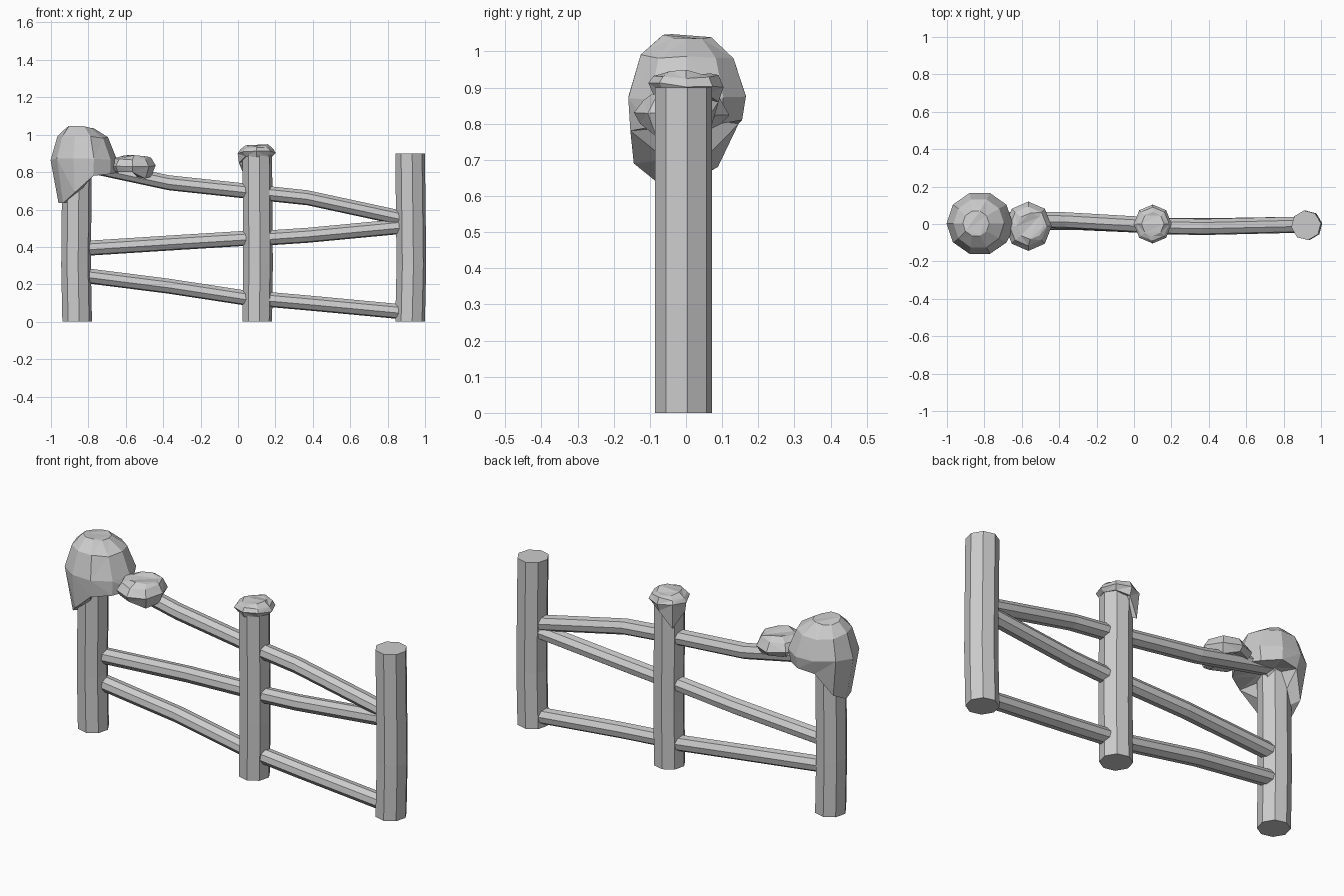
import bpy, bmesh, math, random
from mathutils import Vector

if "Cube" in bpy.data.objects:
    bpy.data.objects.remove(bpy.data.objects["Cube"])

random.seed(4)
grey = bpy.data.materials.new("plain grey")
grey.diffuse_color = (0.6, 0.6, 0.6, 1)
grey.use_nodes = True
grey.node_tree.nodes["Principled BSDF"].inputs["Base Color"].default_value = grey.diffuse_color


def loft(name, rings, triangulate=False):
    """Skin a stack of equal-length point rings and cap both ends."""
    bm = bmesh.new()
    loops = [[bm.verts.new(p) for p in ring] for ring in rings]
    for a, b in zip(loops, loops[1:]):
        for i in range(len(a)):
            j = (i + 1) % len(a)
            bm.faces.new((a[i], a[j], b[j], b[i]))
    bm.faces.new(loops[0])
    bm.faces.new(loops[-1])
    if triangulate:
        bmesh.ops.triangulate(bm, faces=bm.faces)
    bmesh.ops.recalc_face_normals(bm, faces=bm.faces)
    mesh = bpy.data.meshes.new(name)
    bm.to_mesh(mesh)
    bm.free()
    mesh.materials.append(grey)
    obj = bpy.data.objects.new(name, mesh)
    bpy.context.collection.objects.link(obj)


# Upright posts: slightly crooked octagonal poles
def post(name, x, height, bend):
    rings = []
    for z, k in ((0, 0), (0.3, 1), (0.55, 0.6), (height, 0)):
        rings.append([(x + bend * k + 0.08 * math.cos(a), -0.007 + 0.08 * math.sin(a), z)
                      for a in (math.radians(45 * i + 8) for i in range(8))])
    loft(name, rings)


post("left_post", -0.86, 0.90, -0.006)
post("middle_post", 0.103, 0.905, 0.004)
post("right_post", 0.92, 0.90, 0.007)


# Rails: octagonal bars following a bent path, ends buried in the posts
def rail(name, path, ry=0.044, rz=0.041):
    loft(name, [[(x, y + ry * math.cos(a), z + rz * math.sin(a))
                 for a in (math.radians(45 * i + 12) for i in range(8))]
                for x, y, z in path])


rail("top_rail_left", [(-0.82, 0.02, 0.84), (-0.66, 0.022, 0.805), (-0.37, 0.02, 0.743), (0.06, -0.005, 0.697)])
rail("top_rail_right", [(0.13, -0.012, 0.69), (0.17, -0.012, 0.684), (0.37, -0.016, 0.663), (0.88, -0.004, 0.553)])
rail("middle_rail_left", [(-0.82, 0.01, 0.392), (-0.3, 0.012, 0.425), (0.06, -0.005, 0.447)])
rail("middle_rail_right", [(0.13, -0.01, 0.446), (0.37, -0.014, 0.462), (0.88, -0.004, 0.51)])
rail("bottom_rail_left", [(-0.82, 0.01, 0.247), (-0.37, 0.014, 0.19), (0.06, -0.005, 0.124)])
rail("bottom_rail_right", [(0.13, -0.01, 0.122), (0.4, -0.012, 0.098), (0.88, -0.004, 0.053)])


# Snow: faceted domes whose lower rim hangs to a different depth at each angle
def snow(name, cx, cy, tiers, rim, inner):
    """tiers: (z, x radius, y radius, x shift); rim: (radius, z) per angle."""
    n = len(rim)
    angles = [2 * math.pi * i / n for i in range(n)]
    rings = []
    for z, rx, ry, dx in tiers:
        rings.append([Vector((cx + dx + rx * math.cos(a), cy + ry * math.sin(a),
                              z + random.uniform(-0.012, 0.004))) for a in angles])
    rings.append([(cx + r * math.cos(a), cy + r * math.sin(a), z) for a, (r, z) in zip(angles, rim)])
    rings.append([(cx + inner * math.cos(a), cy + inner * math.sin(a), z + 0.01)
                  for a, (r, z) in zip(angles, rim)])
    loft(name, rings, True)


snow("post_snow_clump", -0.825, 0.003,
     [(1.045, 0.07, 0.07, -0.02), (0.99, 0.135, 0.135, -0.005), (0.875, 0.177, 0.171, 0)],
     [(0.20, 0.80), (0.16, 0.80), (0.16, 0.81), (0.15, 0.80), (0.145, 0.68),
      (0.135, 0.635), (0.135, 0.635), (0.155, 0.69), (0.165, 0.78), (0.175, 0.79)], 0.06)

snow("rail_snow_clump", -0.565, -0.012,
     [(0.888, 0.07, 0.07, 0.01), (0.875, 0.10, 0.105, 0), (0.835, 0.125, 0.132, 0)],
     [(0.10, 0.775), (0.10, 0.78), (0.11, 0.80), (0.11, 0.80),
      (0.10, 0.80), (0.11, 0.80), (0.115, 0.80), (0.10, 0.765)], 0.035)

snow("middle_post_snow_cap", 0.10, 0.0,
     [(0.945, 0.06, 0.065, 0), (0.932, 0.088, 0.09, 0), (0.91, 0.102, 0.104, 0)],
     [(0.085, 0.885), (0.085, 0.88), (0.09, 0.86), (0.09, 0.77),
      (0.095, 0.85), (0.085, 0.885), (0.09, 0.88), (0.085, 0.885)], 0.05)
